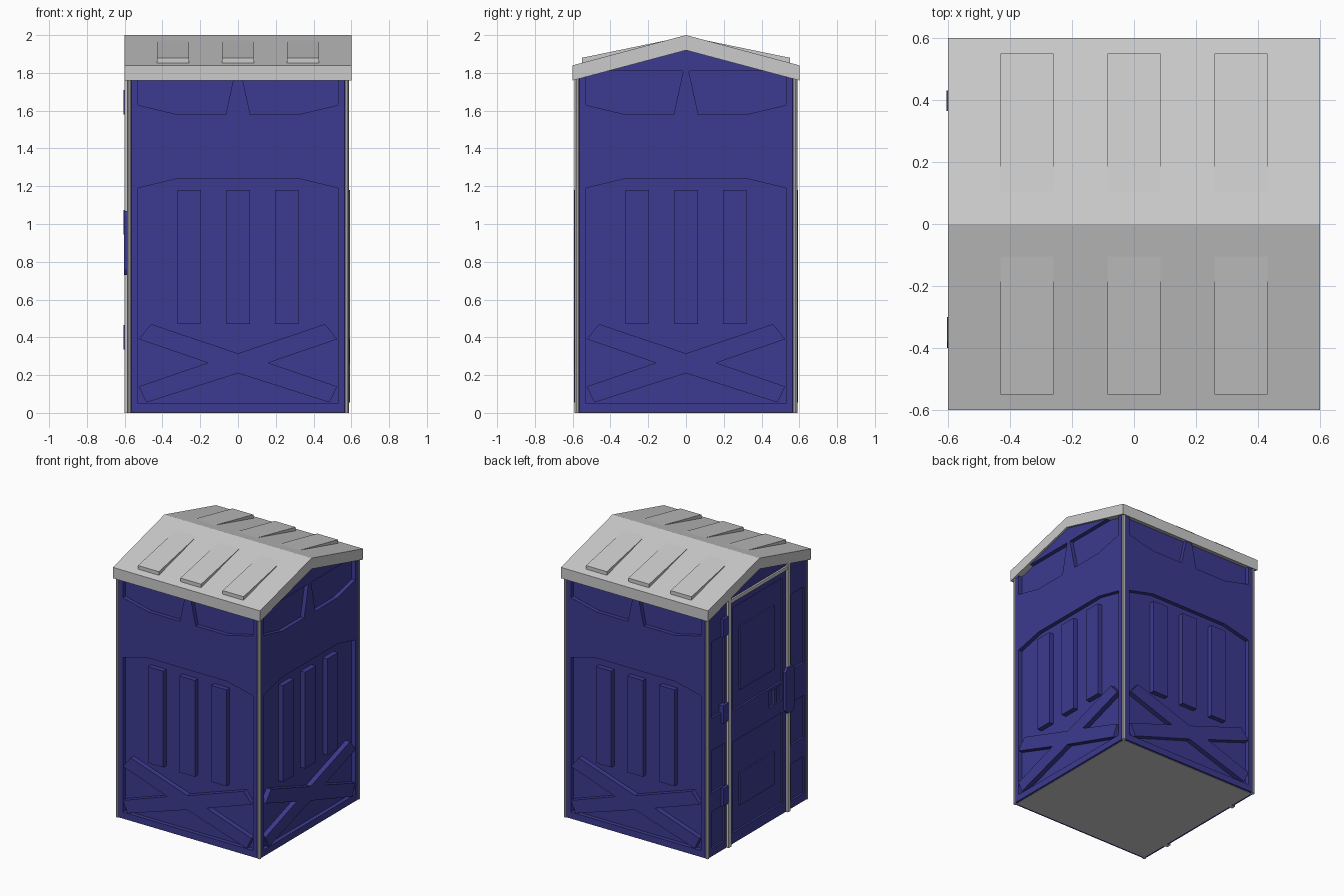
import bpy, bmesh
from math import radians
from mathutils import Matrix, Vector

if "Cube" in bpy.data.objects:
    bpy.data.objects.remove(bpy.data.objects["Cube"])

blue = bpy.data.materials.new("blue_plastic")
blue.diffuse_color = (0.045, 0.042, 0.28, 1)
blue.use_nodes = True
blue.node_tree.nodes["Principled BSDF"].inputs["Base Color"].default_value = blue.diffuse_color

FRONT, RIGHT, BACK, LEFT = 0, 90, 180, -90
W = 0.585   # wall distance from centre


def finish(name, bm, mat=None):
    bmesh.ops.recalc_face_normals(bm, faces=bm.faces)
    me = bpy.data.meshes.new(name)
    bm.to_mesh(me)
    bm.free()
    ob = bpy.data.objects.new(name, me)
    bpy.context.collection.objects.link(ob)
    if mat:
        me.materials.append(mat)
    return ob


def add_prism(bm, pts, d0, d1, side):
    """Extrude a (sideways, height) outline outward from depth d0 to d1 on one side."""
    rot = Matrix.Rotation(radians(side), 3, 'Z')
    rows = [[bm.verts.new(rot @ Vector((u, -d, z))) for u, z in pts] for d in (d0, d1)]
    n = len(pts)
    bm.faces.new(rows[0])
    bm.faces.new(rows[1][::-1])
    for i in range(n):
        j = (i + 1) % n
        bm.faces.new((rows[0][i], rows[0][j], rows[1][j], rows[1][i]))


def prisms(name, outlines, d0, d1, side, mat=None):
    bm = bmesh.new()
    for pts in outlines:
        add_prism(bm, pts, d0, d1, side)
    return finish(name, bm, mat)


def rect(u0, u1, z0, z1):
    return [(u0, z0), (u1, z0), (u1, z1), (u0, z1)]


def mirror(pts):
    return [(-u, z) for u, z in pts]


# Body: square with cut corners, topped by a gable
bm = bmesh.new()
c = 0.565
ring = [(c, -W), (W, -c), (W, c), (c, W), (-c, W), (-W, c), (-W, -c), (-c, -W)]
face = bm.faces.new([bm.verts.new((x, y, 0.002)) for x, y in ring])
ext = bmesh.ops.extrude_face_region(bm, geom=[face])
bmesh.ops.translate(bm, vec=(0, 0, 2.2), verts=[v for v in ext["geom"] if isinstance(v, bmesh.types.BMVert)])
for s in (-1, 1):
    bmesh.ops.bisect_plane(bm, geom=bm.verts[:] + bm.edges[:] + bm.faces[:],
                           plane_co=(0, 0, 1.97), plane_no=(0, s * 0.16, 0.6), clear_outer=True)
    bmesh.ops.holes_fill(bm, edges=[e for e in bm.edges if e.is_boundary])
body = finish("body", bm, blue)

# Recesses of the three plain walls
panel = [(-0.53, 0.05), (0.53, 0.05), (0.53, 1.19), (0.32, 1.24), (-0.32, 1.24), (-0.53, 1.19)]
vent = [(0.53, 1.81), (0.53, 1.63), (0.32, 1.58), (0.065, 1.58), (0.015, 1.81)]
cutters = [prisms("wall_cutter", [panel, vent, mirror(vent)], W - 0.03, W + 0.1, s)
           for s in (FRONT, RIGHT, BACK)]

# Recesses of the door wall
door_cuts = [rect(-0.29, 0.29, 0.98, 1.74), rect(-0.29, 0.29, 0.08, 0.75), rect(0.13, 0.28, 0.84, 0.96)]
for z0, z1 in ((0.06, 0.33), (0.47, 0.78), (1.02, 1.58)):
    door_cuts += [rect(-0.54, -0.39, z0, z1), rect(0.39, 0.54, z0, z1)]
cutters.append(prisms("door_cutter", door_cuts, W - 0.015, W + 0.1, LEFT))

bpy.context.view_layer.objects.active = body
for cut in cutters:
    m = body.modifiers.new("recess", 'BOOLEAN')
    m.operation = 'DIFFERENCE'
    m.solver = 'EXACT'
    m.object = cut
    bpy.ops.object.modifier_apply(modifier=m.name)
    bpy.data.objects.remove(cut)

# Raised ribs and cross braces inside the wall recesses
half = [(0.0, 0.21), (0.485, 0.055), (0.525, 0.14), (0.16, 0.265), (0.525, 0.39), (0.46, 0.47), (0.0, 0.315)]
cross = half + mirror(half[1:-1])[::-1]
for label, side in (("front", FRONT), ("right", RIGHT), ("back", BACK)):
    prisms(label + "_wall_ribs", [rect(u - 0.063, u + 0.063, 0.47, 1.18) for u in (-0.258, 0, 0.258)],
           W - 0.04, W + 0.007, side, blue)
    prisms(label + "_cross_brace", [cross], W - 0.04, W + 0.007, side, blue)

# Door: raised panels, frame, hinges and latch
prisms("door_panels", [rect(-0.2, 0.2, 1.1, 1.57), rect(-0.2, 0.2, 0.25, 0.49)], W - 0.03, W - 0.004, LEFT, blue)
prisms("door_posts", [rect(u - 0.016, u + 0.016, 0, 1.84) for u in (-0.345, 0.345)], W - 0.02, 0.6, LEFT)
prisms("door_top_bar", [rect(-0.345, 0.345, 1.79, 1.815)], W - 0.02, 0.598, LEFT)
prisms("door_hinges", [rect(-0.43, -0.365, z - 0.065, z + 0.065) for z in (0.4, 1.01, 1.645)],
       W - 0.02, 0.605, LEFT, blue)
latch = [(0.30, 0.76), (0.325, 0.73), (0.38, 0.73), (0.40, 0.76),
         (0.40, 1.04), (0.38, 1.07), (0.325, 1.07), (0.30, 1.04)]
prisms("door_latch", [latch], W - 0.02, 0.604, LEFT, blue)
prisms("door_handle", [rect(0.19, 0.22, 0.84, 0.96)], W - 0.02, W + 0.002, LEFT, blue)

# Corner posts
bm = bmesh.new()
for x in (-0.576, 0.576):
    for y in (-0.576, 0.576):
        bmesh.ops.create_cone(bm, cap_ends=True, segments=10, radius1=0.013, radius2=0.013, depth=1.8,
                              matrix=Matrix.Translation((x, y, 0.9)))
finish("corner_posts", bm)

# Floor plate
prisms("floor_plate", [rect(-0.57, 0.57, 0, 0.02)], -0.57, 0.57, FRONT)

# Roof slab and its wedge ribs
prisms("roof", [[(-0.6, 1.76), (0, 1.92), (0.6, 1.76), (0.6, 1.84), (0, 2.0), (-0.6, 1.84)]], -0.6, 0.6, RIGHT)
wedge = [(0.1, 1.973), (0.55, 1.88), (0.55, 1.84), (0.1, 1.95)]
for i, x in enumerate((-0.345, 0, 0.345)):
    prisms(f"roof_ribs_{i + 1}", [wedge, mirror(wedge)], x - 0.085, x + 0.085, RIGHT)
